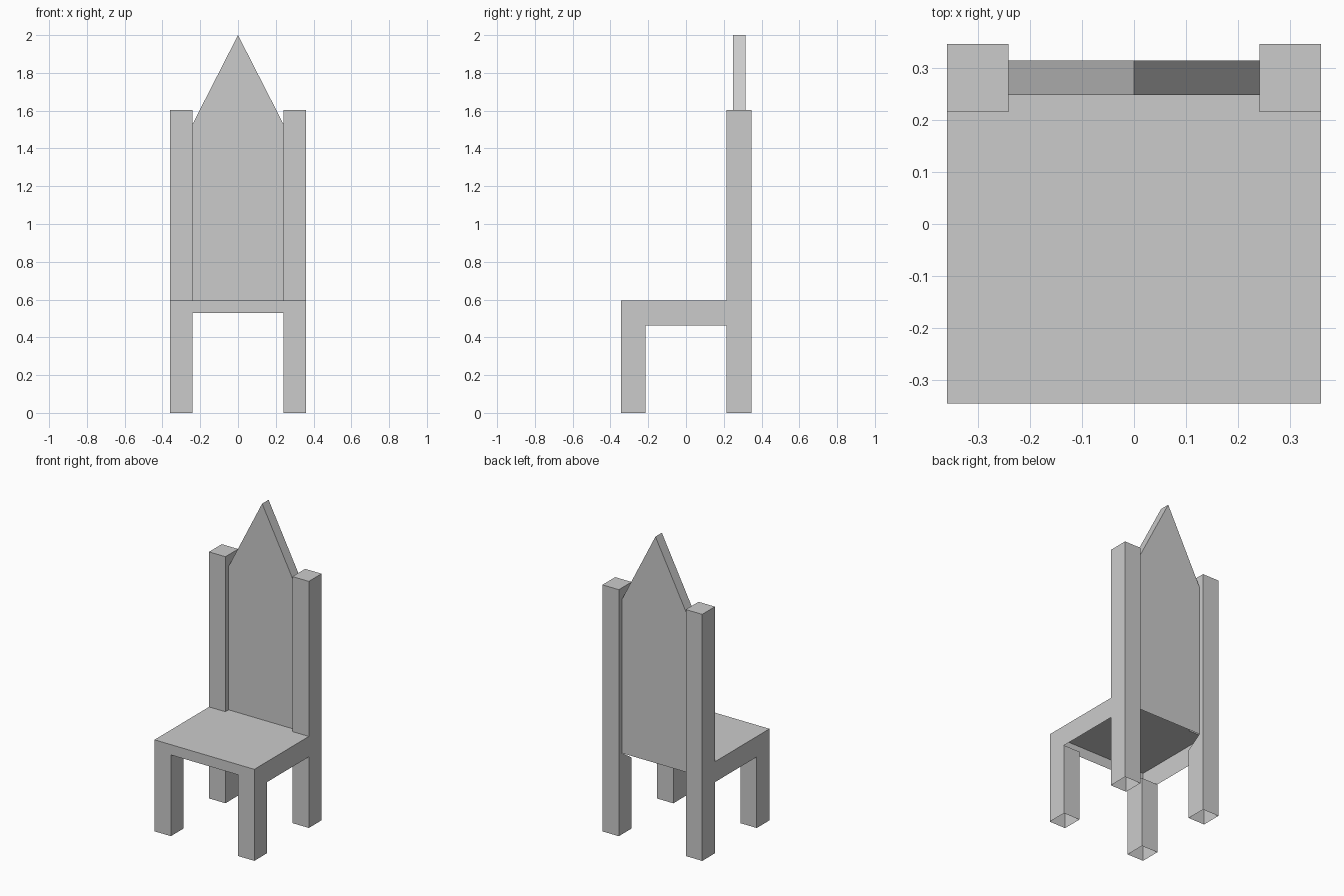
import bpy, bmesh
from mathutils import Vector

if "Cube" in bpy.data.objects:
    bpy.data.objects.remove(bpy.data.objects["Cube"])

# Shared dimensions: outer/inner x, front/back y, leg depth, heights
XO, XI = 0.359, 0.241
YF, YB, D = -0.345, 0.346, 0.131
LF, PF = YF + D, YB - D            # rear of front legs, front of back posts
BF, BB = 0.248, 0.314              # panel front and back
RAIL, APRON, SEAT = 0.462, 0.528, 0.595
SHOULDER, POST, TIP = 1.528, 1.603, 2.0


def in_x(x, yz):
    return [(x, y, z) for y, z in yz]


def in_y(y, xz):
    return [(x, y, z) for x, z in xz]


def rect(a0, a1, b0, b1):
    return [(a0, b0), (a1, b0), (a1, b1), (a0, b1)]


def sheet(name, faces, mirror=False):
    """Open shell from (outline, outward direction) pairs."""
    bm = bmesh.new()
    for pts, out in faces:
        f = bm.faces.new([bm.verts.new(p) for p in pts])
        f.normal_update()
        if f.normal.dot(Vector(out)) < 0:
            f.normal_flip()
    bmesh.ops.remove_doubles(bm, verts=bm.verts, dist=1e-5)
    me = bpy.data.meshes.new(name)
    bm.to_mesh(me)
    bm.free()
    ob = bpy.data.objects.new(name, me)
    bpy.context.collection.objects.link(ob)
    if mirror:
        ob.modifiers.new("mirror", 'MIRROR')
    return ob


LEFT, RIGHT, FRONT, BACK, UP = (-1, 0, 0), (1, 0, 0), (0, -1, 0), (0, 1, 0), (0, 0, 1)

# Seat: top, front apron and side rails, open underneath
top = [(-XO, YF), (XO, YF), (XO, PF), (XI, PF), (XI, BF), (-XI, BF), (-XI, PF), (-XO, PF)]
rail = rect(YF, PF, RAIL, SEAT)
sheet("seat", [
    ([(x, y, SEAT) for x, y in top], UP),
    (in_y(YF, rect(-XO, XO, APRON, SEAT)), FRONT),
    (in_x(XO, rail), RIGHT),
    (in_x(-XO, rail), LEFT),
])

# Front legs: hollow, open at the foot
sheet("front_legs", [
    (in_y(YF, rect(XI, XO, 0, APRON)), FRONT),
    (in_y(LF, rect(XI, XO, 0, RAIL)), BACK),
    (in_x(XO, rect(YF, LF, 0, RAIL)), RIGHT),
    (in_x(XI, [(YF, 0), (LF, 0), (LF, RAIL), (YF, APRON)]), LEFT),
], mirror=True)

# Back posts: hollow, with the inner wall cut out around the panel
inner = [(PF, SEAT), (PF, POST), (YB, POST), (YB, 0), (PF, 0), (PF, RAIL),
         (BB, APRON), (BB, SHOULDER), (BF, SHOULDER), (BF, SEAT)]
sheet("back_posts", [
    (in_y(PF, rect(XI, XO, 0, RAIL)), FRONT),
    (in_y(PF, rect(XI, XO, SEAT, POST)), FRONT),
    (in_y(YB, rect(XI, XO, 0, POST)), BACK),
    (in_x(XO, rect(PF, YB, 0, POST)), RIGHT),
    (in_x(XI, inner), LEFT),
    ([(x, y, POST) for x, y in rect(XI, XO, PF, YB)], UP),
], mirror=True)


# Back panel: pointed front and back sheets joined by the gable slopes
def gable(y, bottom):
    return in_y(y, [(-XI, bottom), (XI, bottom), (XI, SHOULDER), (0, TIP), (-XI, SHOULDER)])


def slope(s):
    return [(s * XI, BF, SHOULDER), (s * XI, BB, SHOULDER), (0, BB, TIP), (0, BF, TIP)]


sheet("back_panel", [
    (gable(BF, SEAT), FRONT),
    (gable(BB, APRON), BACK),
    (slope(1), UP),
    (slope(-1), UP),
])
